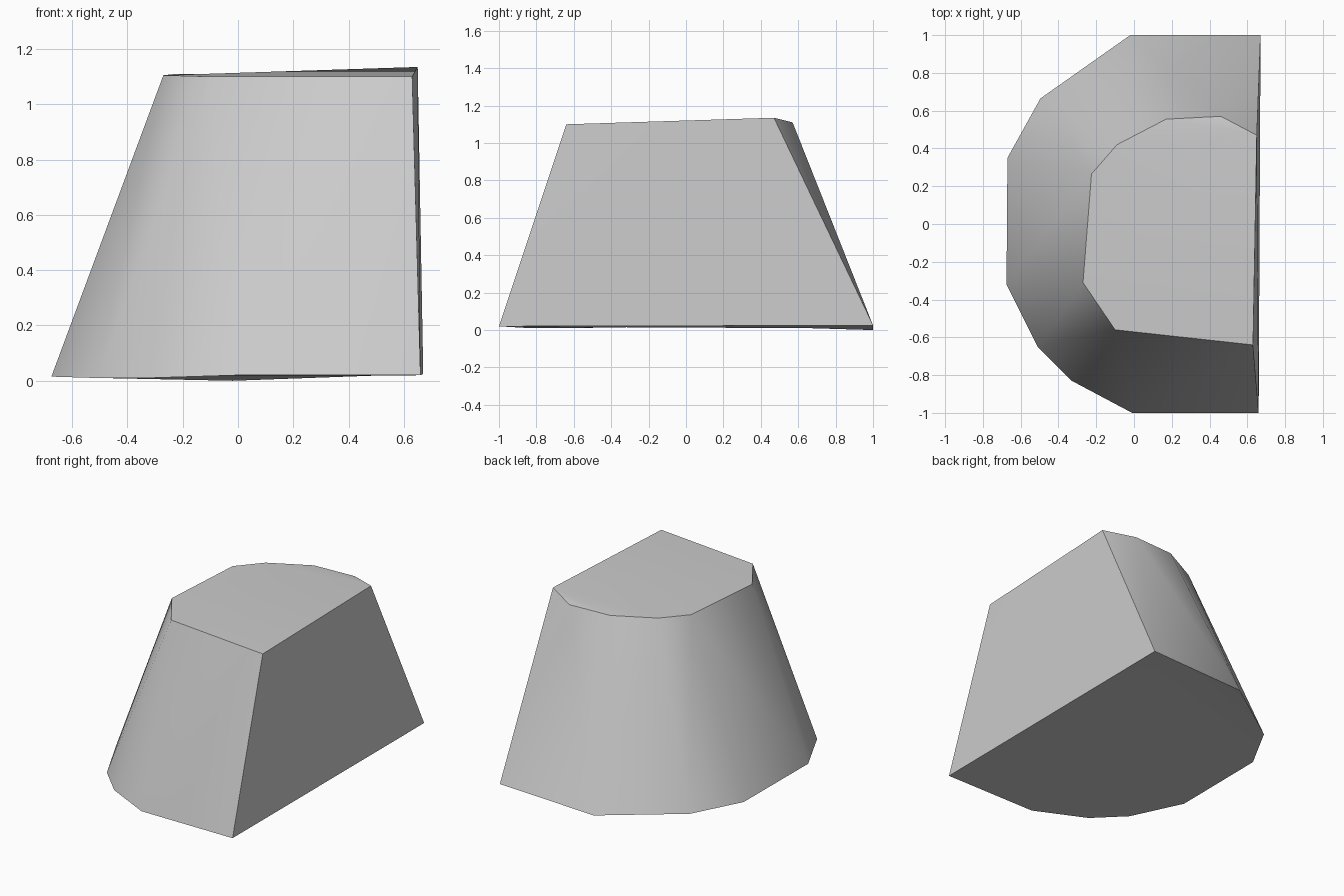
import bpy
import bmesh
import math
from mathutils import Vector

# Remove the default object
default = bpy.data.objects.get("Cube")
if default:
    bpy.data.objects.remove(default, do_unlink=True)


def make_material(name, color):
    mat = bpy.data.materials.new(name)
    mat.use_nodes = True
    mat.diffuse_color = color
    mat.node_tree.nodes["Principled BSDF"].inputs["Base Color"].default_value = color
    return mat


def add_ring(bm, points):
    return [bm.verts.new(Vector(point)) for point in points]


def bridge_rings(bm, lower, upper, links):
    """Join two closed outlines; a repeated link makes a triangle."""
    for (a, b), (c, d) in zip(links, links[1:] + links[:1]):
        corners = [lower[a], lower[c], upper[d], upper[b]]
        bm.faces.new(list(dict.fromkeys(corners)))


# Foot and crown outlines, both running from the front corner around the curved side
base_outline = [
    (.66, -1, .02), (-.01, -1, .02), (-.33, -.83, .01), (-.51, -.65, .01),
    (-.675, -.32, .015), (-.67, .35, .015), (-.495, .665, .01),
    (-.02, 1, 0), (.67, 1, .025),
]
top_outline = [
    (.63, -.64, 1.1), (-.1, -.56, 1.1), (-.27, -.31, 1.105), (-.225, .265, 1.11),
    (-.09, .42, 1.11), (.17, .555, 1.11), (.46, .57, 1.11), (.65, .47, 1.135),
]
links = list(zip([0, 1, 2, 3, 4, 5, 6, 7, 8, 8], [0, 1, 1, 2, 2, 3, 4, 5, 6, 7]))

# Tapered block: one flat side wall, a faceted curved side and two caps
bm = bmesh.new()
base = add_ring(bm, base_outline)
top = add_ring(bm, top_outline)
bridge_rings(bm, base, top, links)
bm.faces.new(base)
bm.faces.new(top)
bmesh.ops.recalc_face_normals(bm, faces=bm.faces)
bmesh.ops.triangulate(bm, faces=bm.faces)

mesh = bpy.data.meshes.new("tapered_block")
bm.to_mesh(mesh)
bm.free()
mesh.materials.append(make_material("plain grey", (.6, .6, .6, 1)))
block = bpy.data.objects.new("tapered_block", mesh)
bpy.context.collection.objects.link(block)

# Soft shading around the curved side, crisp rims and corners
bpy.ops.object.select_all(action="DESELECT")
block.select_set(True)
bpy.context.view_layer.objects.active = block
bpy.ops.object.shade_smooth_by_angle(angle=math.radians(40))
